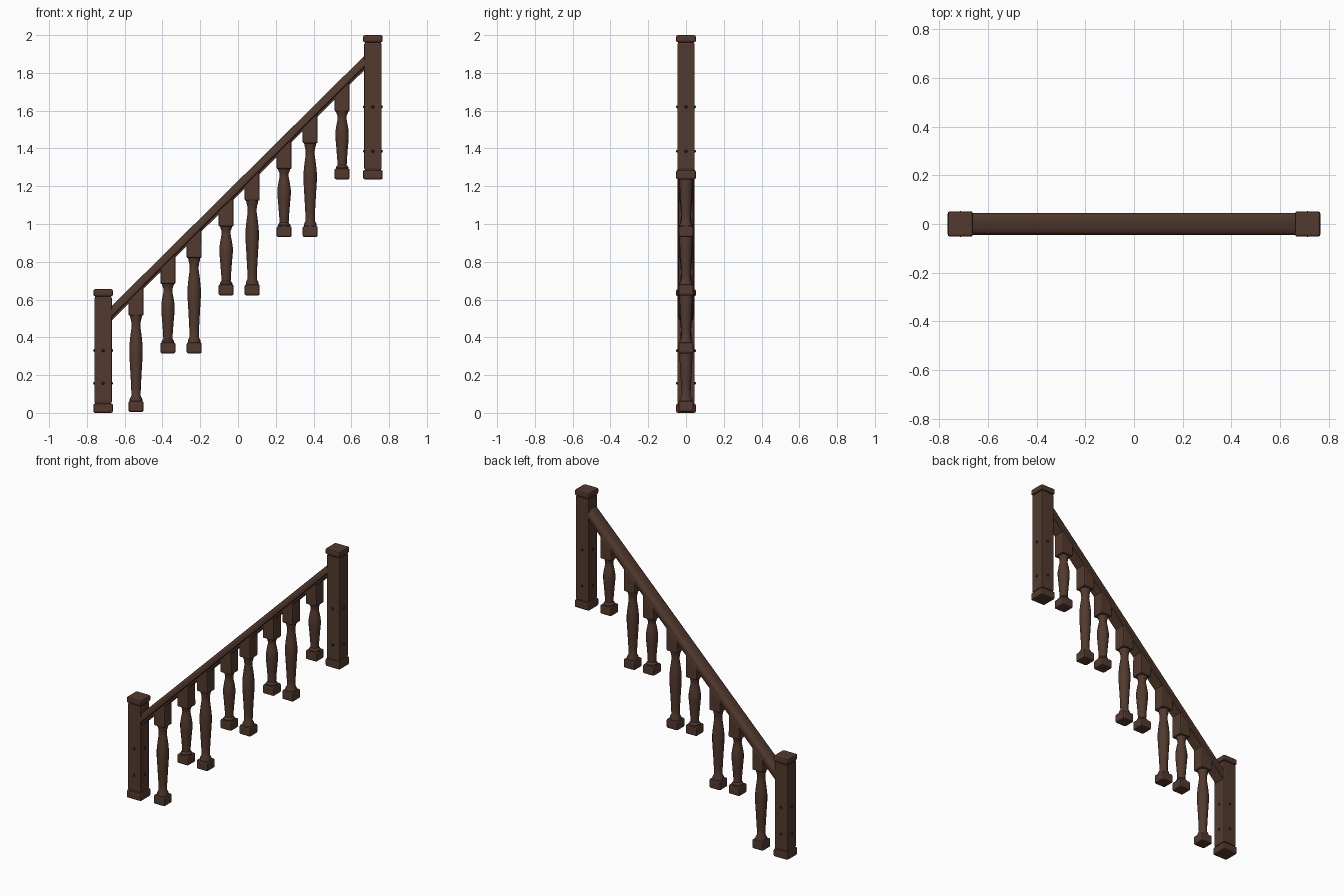
import bpy, bmesh, math

cube = bpy.data.objects.get("Cube")
if cube:
    bpy.data.objects.remove(cube, do_unlink=True)


def material(name, color):
    m = bpy.data.materials.new(name)
    m.use_nodes = True
    m.diffuse_color = (*color, 1)
    m.node_tree.nodes["Principled BSDF"].inputs["Base Color"].default_value = (*color, 1)
    return m


WOOD = material("brown wood", (0.085, 0.042, 0.027))
IRON = material("dark iron", (0.02, 0.014, 0.012))
SLOPE = 0.99


def rail_bottom(x):
    return 1.152 + SLOPE * x


def finish(bm, name, mat, bevel=0, smooth=False):
    bmesh.ops.recalc_face_normals(bm, faces=bm.faces)
    mesh = bpy.data.meshes.new(name)
    bm.to_mesh(mesh)
    bm.free()
    mesh.materials.append(mat)
    obj = bpy.data.objects.new(name, mesh)
    bpy.context.collection.objects.link(obj)
    if bevel:
        mod = obj.modifiers.new("Bevel", "BEVEL")
        mod.width, mod.segments = bevel, 2
    if smooth:
        bpy.ops.object.select_all(action="DESELECT")
        obj.select_set(True)
        bpy.context.view_layer.objects.active = obj
        bpy.ops.object.shade_smooth_by_angle(angle=math.radians(35))
    return obj


def block(name, x, half, z0, z1, bevel, slope=0):
    """Square block; its top can follow the slope of the rail."""
    bm = bmesh.new()
    bmesh.ops.create_cube(bm, size=2)
    for v in bm.verts:
        z = z1 + slope * v.co.x * half if v.co.z > 0 else z0
        v.co = (x + v.co.x * half, v.co.y * half, z)
    return finish(bm, name, WOOD, bevel)


def turned(name, x, z0, z1, profile, sides=16):
    """Round spindle from (radius, height fraction) pairs."""
    bm = bmesh.new()
    rings = []
    for r, t in profile:
        rings.append([bm.verts.new((x + r * math.cos(a), r * math.sin(a), z0 + t * (z1 - z0)))
                      for a in (math.tau * (i + 0.5) / sides for i in range(sides))])
    for low, high in zip(rings, rings[1:]):
        for i in range(sides):
            j = (i + 1) % sides
            bm.faces.new((low[i], low[j], high[j], high[i]))
    bm.faces.new(rings[0])
    bm.faces.new(rings[-1])
    return finish(bm, name, WOOD, smooth=True)


def post(name, x, z0, z1, nail_heights):
    block(name + "_base", x, 0.052, z0, z0 + 0.05, 0.009)
    block(name + "_neck", x, 0.042, z0 + 0.02, z1 - 0.02, 0)
    block(name + "_shaft", x, 0.046, z0 + 0.054, z1 - 0.043, 0.005)
    block(name + "_cap", x, 0.052, z1 - 0.038, z1, 0.009)
    # One domed nail on every side at each height
    bm = bmesh.new()
    for z in nail_heights:
        for dx, dy in ((1, 0), (-1, 0), (0, 1), (0, -1)):
            made = bmesh.ops.create_icosphere(bm, subdivisions=2, radius=0.008)
            for v in made["verts"]:
                v.co.x += x + dx * 0.045
                v.co.y += dy * 0.045
                v.co.z += z
    finish(bm, name + "_nails", IRON, smooth=True)


post("lower_post", -0.714, 0.0, 0.655, (0.157, 0.33))
post("upper_post", 0.714, 1.236, 2.0, (1.385, 1.62))

# Balusters: turned shaft between a square foot and a slanted head
SHAFT = [(0.034, 0), (0.034, 0.03), (0.025, 0.07), (0.026, 0.16), (0.031, 0.36), (0.036, 0.54),
         (0.036, 0.64), (0.031, 0.75), (0.024, 0.86), (0.025, 0.92), (0.031, 0.97), (0.033, 1)]
FEET = (0.005, 0.315, 0.622, 0.931, 1.236)
BALUSTERS = [(-0.54, 0), (-0.371, 1), (-0.232, 1), (-0.063, 2), (0.075, 2),
             (0.244, 3), (0.382, 3), (0.551, 4)]
for n, (x, step) in enumerate(BALUSTERS, 1):
    foot, under = FEET[step], rail_bottom(x)
    name = f"baluster_{n}"
    block(name + "_foot", x, 0.04, foot, foot + 0.058, 0.009)
    turned(name + "_shaft", x, foot + 0.055, under - 0.1, SHAFT)
    block(name + "_head", x, 0.04, under - 0.103, under + 0.018, 0.008, SLOPE)

# Handrail: moulded cross-section (y, height) swept along the slope
HALF = [(0.036, 0), (0.036, 0.014), (0.044, 0.022), (0.045, 0.048), (0.04, 0.063),
        (0.03, 0.072), (0.015, 0.076)]
section = HALF + [(-y, h) for y, h in reversed(HALF)]
bm = bmesh.new()
ends = [[bm.verts.new((x, y, rail_bottom(x) + h)) for y, h in section] for x in (-0.67, 0.67)]
for i in range(len(section)):
    j = (i + 1) % len(section)
    bm.faces.new((ends[0][i], ends[0][j], ends[1][j], ends[1][i]))
for end in ends:
    bm.faces.new(end)
finish(bm, "handrail", WOOD, smooth=True)
